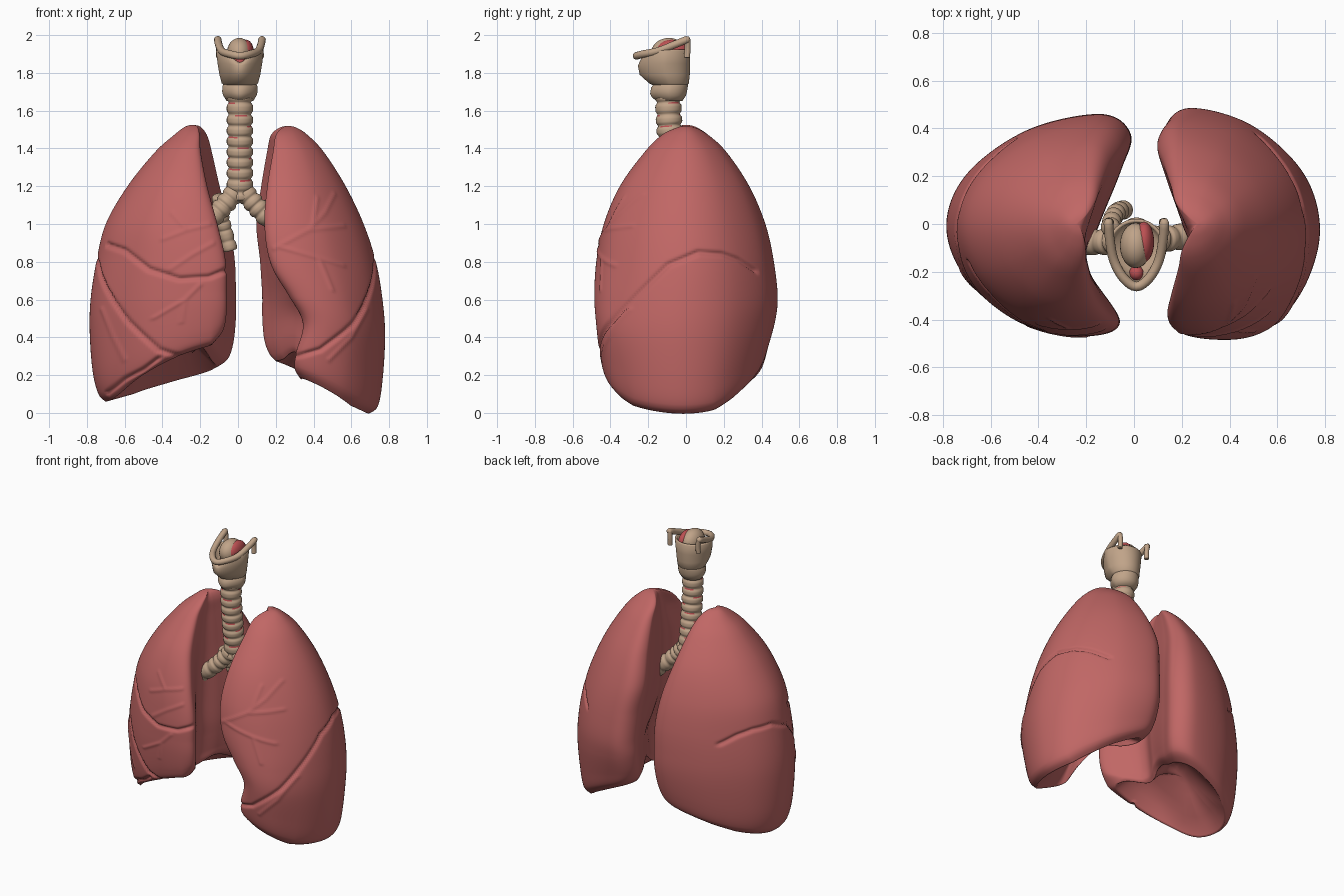
import bpy, bmesh, math
from mathutils import Vector

if "Cube" in bpy.data.objects:
    bpy.data.objects.remove(bpy.data.objects["Cube"])


def material(name, rgb):
    m = bpy.data.materials.new(name)
    m.diffuse_color = (*rgb, 1)
    m.use_nodes = True
    m.node_tree.nodes["Principled BSDF"].inputs["Base Color"].default_value = m.diffuse_color
    return m


LUNG = material("lung_pink", (0.53, 0.135, 0.13))
TAN = material("cartilage_tan", (0.53, 0.37, 0.25))
RED = material("mucosa_red", (0.5, 0.08, 0.085))


def catmull(p, t):
    a, b, c, d = p
    return tuple(0.5 * (2 * j + (k - i) * t + (2 * i - 5 * j + 4 * k - l) * t * t
                        + (3 * j - i - 3 * k + l) * t ** 3) for i, j, k, l in zip(a, b, c, d))


def spline(pts, counts, closed=False):
    n, out = len(pts), []
    for i in range(n if closed else n - 1):
        idx = [(i + o) % n if closed else min(max(i + o, 0), n - 1) for o in (-1, 0, 1, 2)]
        k = counts if isinstance(counts, int) else counts[i]
        out += [catmull([pts[j] for j in idx], s / k) for s in range(k)]
    return out if closed else out + [tuple(pts[-1])]


def skin(name, rings, mats, rule=None):
    """Closed skin over a stack of equal rings, smooth shaded."""
    bm = bmesh.new()
    vs = [[bm.verts.new(p) for p in r] for r in rings]
    n = len(rings[0])
    for i in range(len(vs) - 1):
        for j in range(n):
            k = (j + 1) % n
            f = bm.faces.new((vs[i][j], vs[i][k], vs[i + 1][k], vs[i + 1][j]))
            f.material_index = rule(i, j) if rule else 0
    for end in (vs[0], vs[-1]):
        if (end[0].co - end[n // 2].co).length > 1e-4:
            bm.faces.new(end)
    bmesh.ops.remove_doubles(bm, verts=bm.verts, dist=1e-5)
    bmesh.ops.recalc_face_normals(bm, faces=bm.faces)
    for f in bm.faces:
        f.smooth = True
    me = bpy.data.meshes.new(name)
    bm.to_mesh(me)
    bm.free()
    for m in mats:
        me.materials.append(m)
    ob = bpy.data.objects.new(name, me)
    bpy.context.collection.objects.link(ob)
    return ob


def seg_dist(p, a, b):
    dx, dy = b[0] - a[0], b[1] - a[1]
    t = max(0, min(1, ((p[0] - a[0]) * dx + (p[1] - a[1]) * dy) / (dx * dx + dy * dy)))
    return math.hypot(p[0] - a[0] - t * dx, p[1] - a[1] - t * dy)


# ---- lungs: C-shaped sections lofted upwards over a sloping, domed base ----
def section(row):
    z, xo, yf, yb, xfm, xbm, xh = row
    xt, xb = xfm + 0.25 * (xo - xfm), xbm + 0.16 * (xo - xbm)
    c, s = 0.86, 0.47

    def arc(x0, y):
        return (x0 + c * (xo - x0), y * s), (x0 + s * (xo - x0), y * c)
    f1, f2 = arc(xt, yf)
    b1, b2 = arc(xb, yb)
    pts = [(xo, 0), f1, f2, (xt, yf), (xfm, yf * 0.88), (xh, yf * 0.36),
           (xh + 0.3 * (xbm - xh), 0), (xh + 0.8 * (xbm - xh), yb * 0.5),
           (xbm, yb * 0.82), (xb, yb), b2, b1]
    return spline(pts, 19, True)


def clamp(v):
    return max(0, min(1, v))


def bump(x, y):     # the rim arches upwards under the hollow inner side
    return 0.15 * math.exp(-(y / 0.2) ** 2) * clamp((0.55 - x) / 0.25)


def floor_a(x, y):
    front = 0.37 - 0.05 * x - 0.58 * x * x + 0.8 * max(0, 0.14 - x)
    back = 0.255 - 0.28 * x
    t = clamp((-y - 0.05) / 0.25)
    return back + (front - back) * t * t * (3 - 2 * t) + bump(x, y)


def floor_b(x, y):
    return 0.313 - 0.46 * x + 0.25 * (max(0, y - 0.15) + max(0, -y - 0.28)) + bump(x, y)


def lung(name, side, rows, floor, lines):
    counts = [max(4, int((b[0] - a[0]) / 0.0105)) for a, b in zip(rows, rows[1:])]
    segs = [(ax, w, d, a, b) for ax, w, d, pts in lines for a, b in zip(pts, pts[1:])]
    rings, rim = [], None
    for row in spline(rows, counts):
        sec = section(row)
        rim = rim or sec
        ring = []
        for i, (x, y) in enumerate(sec):
            z = row[0] + floor(x, y) * max(0, 1 - row[0] / 0.75) ** 1.5
            k, push = i / 19, {}
            if k < 4.4 or k > 8.5:      # grooves and veins on the outer face only
                turn = 0.47 * math.atan2(y, x - 0.27)
                for ax, w, d, a, b in segs:
                    if ax == "x" and y > -0.15:
                        continue
                    e = seg_dist((x if ax == "x" else turn, z), a, b) / w
                    if e < 3:
                        v = d * math.exp(-e * e)
                        push[d > 0] = max(push.get(d > 0, 0), abs(v))
            h = push.get(False, 0) - push.get(True, 0)
            l = math.hypot(x - 0.35, y) + 1e-6
            ring.append((side * (x + h * (x - 0.35) / l), y + h * y / l, z))
        rings.append(ring)
    for f in (0.97, 0.92, 0.82, 0.68, 0.5, 0.3, 0.12, 0):   # hollow underside
        ring = []
        for x, y in rim:
            x, y = 0.42 + f * (x - 0.42), f * y
            ring.append((side * x, y, floor(x, y) + 0.15 * (1 - f * f)))
        rings.insert(0, ring)
    skin(name, rings, [LUNG])


# rows: height, outer x, front y, back y, front inner x, back inner x, hollow x
rows_a = [(0, .70, -.39, .35, .14, .12, .24), (.06, .74, -.43, .40, .09, .06, .22),
          (.2, .77, -.45, .43, .07, .03, .22), (.42, .785, -.465, .455, .06, .015, .21),
          (.6, .78, -.47, .46, .06, .015, .2), (.8, .75, -.465, .45, .065, .02, .2),
          (1.0, .70, -.43, .41, .11, .05, .2), (1.2, .585, -.35, .33, .165, .1, .2),
          (1.38, .44, -.22, .21, .2, .14, .205), (1.47, .34, -.13, .12, .205, .165, .205),
          (1.515, .28, -.05, .05, .215, .2, .22), (1.525, .24, 0, 0, .24, .24, .24)]
rows_b = [(0, .69, -.39, .36, .33, .20, .36), (.06, .74, -.43, .41, .30, .165, .36),
          (.2, .765, -.455, .44, .31, .14, .37), (.42, .778, -.475, .475, .345, .13, .38),
          (.6, .765, -.485, .485, .27, .13, .33), (.8, .73, -.475, .465, .17, .12, .27),
          (1.0, .665, -.435, .42, .14, .10, .25), (1.2, .57, -.35, .335, .155, .125, .235),
          (1.38, .455, -.22, .215, .185, .155, .235), (1.47, .37, -.13, .12, .20, .175, .235),
          (1.51, .31, -.05, .05, .235, .22, .245), (1.52, .265, 0, 0, .265, .265, .265)]
# fissures and veins: "x" in the front (x,z) plane, "t" unrolled around the lung (arc,z)
G, V = (0.011, 0.018), (0.009, -0.006)
oblique = ("t", *G, [(-.69, .3), (-.576, .335), (-.4, .48), (-.254, .63), (-.096, .785),
                     (.07, .85), (.22, .84), (.33, .81), (.46, .75)])
lines_a = [oblique,
           ("x", *G, [(.72, .9), (.6, .86), (.47, .76), (.31, .71), (.15, .72), (.05, .76)]),
           ("x", *G, [(.42, .29), (.5, .23), (.6, .18), (.7, .1)]),
           ("x", *V, [(.15, 1.0), (.27, .97), (.4, .92)]), ("x", *V, [(.27, .97), (.35, 1.06)]),
           ("x", *V, [(.13, .9), (.24, .84), (.36, .76)]),
           ("x", *V, [(.2, .68), (.28, .6), (.45, .5)]), ("x", *V, [(.28, .6), (.3, .48)]),
           ("x", *V, [(.72, .55), (.66, .4), (.6, .28)])]
lines_b = [oblique,
           ("x", *V, [(.19, .87), (.375, .97), (.46, 1.06), (.51, 1.16)]),
           ("x", *V, [(.375, .97), (.56, .99)]), ("x", *V, [(.4, 1.0), (.42, 1.14)]),
           ("x", *V, [(.22, .88), (.43, .82), (.5, .65)]), ("x", *V, [(.43, .82), (.56, .78)]),
           ("x", *V, [(.68, .55), (.6, .4), (.48, .28)])]
lung("lung_three_lobes", -1, rows_a, floor_a, lines_a)
lung("lung_two_lobes", 1, rows_b, floor_b, lines_b)


# ---- airways: swept tubes with ring ridges ----
def sweep(name, pts, r, ridges=0, red=False, n=28):
    m = ridges * 8 or 32
    fine = spline(pts, 40)
    path = [Vector(fine[round(i * (len(fine) - 1) / m)]) for i in range(m + 1)]
    rings = []
    for i, p in enumerate(path):
        t = path[min(i + 1, m)] - path[max(i - 1, 0)]
        q = t.to_track_quat('Z', 'Y')
        k = 1 - 0.16 * math.cos(math.pi * i / 8) ** 6 if ridges else 1
        if not ridges and i in (0, m):
            k = 0.6
        rings.append([p + q @ Vector((r * k * math.cos(a), r * k * math.sin(a), 0))
                      for a in (math.tau * j / n for j in range(n))])
    rule = (lambda i, j: int(i % 8 == 0 and (j + i // 8 * 5) % 14 < 5)) if red else None
    return skin(name, rings, [TAN, RED], rule)


CX = 0.01
sweep("trachea", [(CX, -.095, 1.69), (CX, -.09, 1.55), (CX, -.078, 1.41), (CX, -.06, 1.27),
                  (CX, -.04, 1.13)], .07, 10, True)
sweep("bronchus_two_lobes", [(.01, -.05, 1.2), (.075, -.06, 1.12), (.15, -.06, 1.04), (.27, -.04, .93)],
      .055, 7)
sweep("bronchus_three_lobes", [(.01, -.05, 1.2), (-.055, -.065, 1.12), (-.13, -.075, 1.04),
                               (-.26, -.075, .93)], .055, 7)
sweep("lower_branch", [(-.1, -.02, 1.15), (-.09, .02, 1.06), (-.07, .05, .97), (-.04, .06, .86)],
      .04, 6)


# ---- larynx: shells with a pointed front ----
def shell(name, rows, n=48):
    rings = []
    for z, rx, yf, yb, notch in rows:
        ring = []
        for j in range(n):
            a = math.tau * j / n
            c = math.cos(a)
            ring.append((CX + rx * math.sin(a) * (1 - 0.25 * max(0, c)),
                         (yf + yb) / 2 - c * (yb - yf) / 2, z - notch * max(0, c) ** 6))
        rings.append(ring)
    return skin(name, rings, [TAN])


shell("cricoid", [(1.65, .07, -.155, -.02, 0), (1.68, .088, -.18, 0, .01), (1.70, .094, -.19, .005, .01),
                  (1.73, .092, -.185, .01, .01), (1.76, .078, -.16, .01, 0)])
shell("thyroid_cartilage", [(1.73, .08, -.165, 0, 0), (1.745, .096, -.195, .015, 0),
                            (1.79, .108, -.245, .02, 0), (1.85, .118, -.255, .022, .01),
                            (1.915, .126, -.25, .022, .07), (1.925, .12, -.24, .015, .07),
                            (1.915, .11, -.225, .005, .06), (1.86, .09, -.2, 0, 0)])
sweep("hyoid", [(CX - .118, .02, 1.982), (CX - .112, -.06, 1.95), (CX - .095, -.15, 1.915),
                (CX - .055, -.225, 1.9), (CX, -.262, 1.89), (CX + .055, -.225, 1.9),
                (CX + .095, -.15, 1.915), (CX + .112, -.06, 1.95), (CX + .118, .02, 1.982)], .02, n=14)
for s, label in ((-1, "a"), (1, "b")):
    sweep("upper_horn_" + label, [(CX + s * .112, .005, 1.88), (CX + s * .11, .008, 1.93),
                                  (CX + s * .115, .008, 1.98)], .016, n=14)


def egg(name, c, r, mat, n=24):
    rings = [[(c[0] + r[0] * math.sin(p) * math.cos(a), c[1] + r[1] * math.sin(p) * math.sin(a),
               c[2] - r[2] * math.cos(p)) for a in (math.tau * j / n for j in range(n))]
             for p in (math.pi * i / 16 for i in range(17))]
    skin(name, rings, [mat])


egg("epiglottis", (CX - .003, -.09, 1.905), (.066, .095, .08), TAN)
egg("vocal_lining", (CX + .032, -.075, 1.91), (.042, .085, .066), RED)
egg("notch_lining", (CX, -.205, 1.86), (.03, .03, .03), RED)
